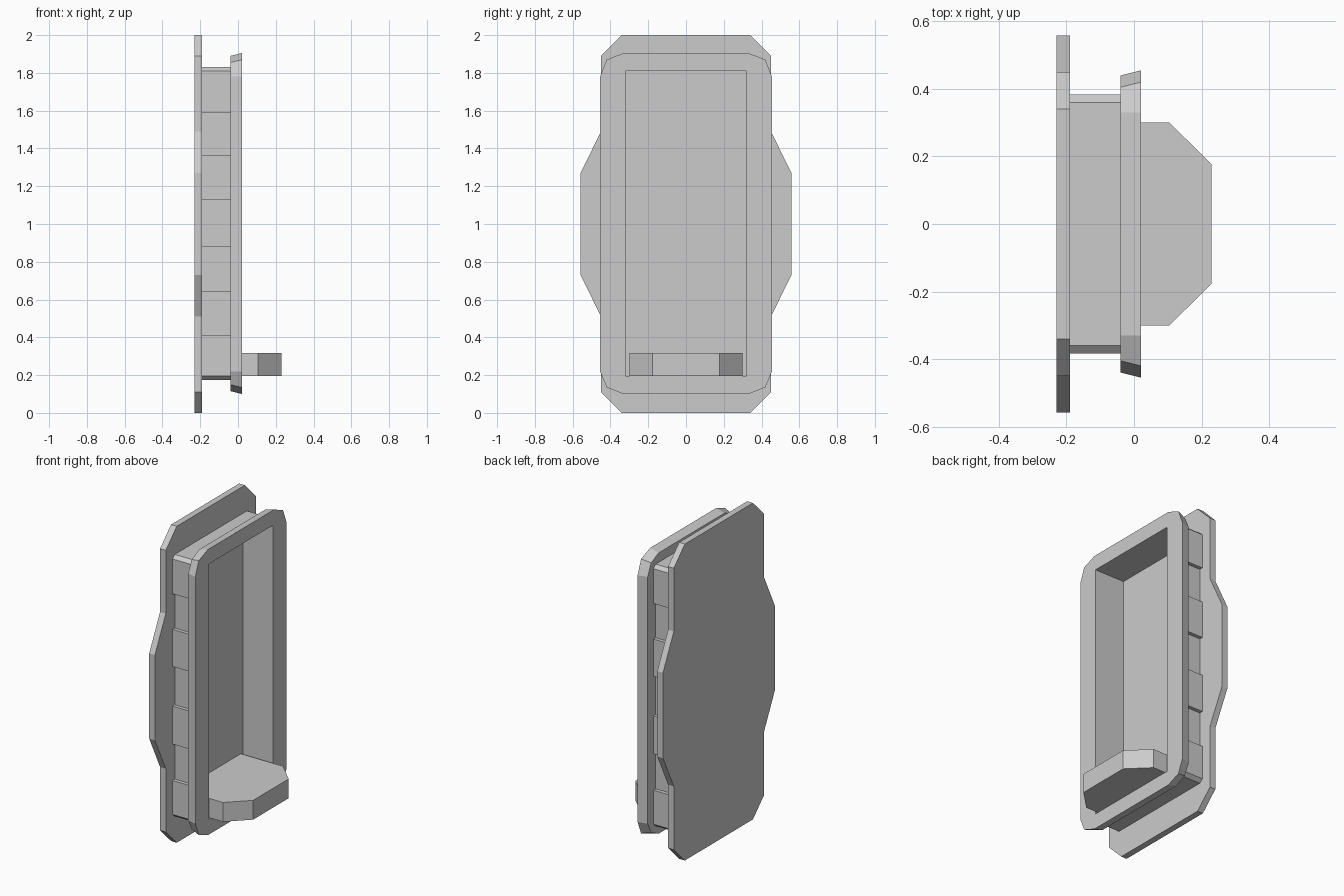
import bpy
import bmesh

if "Cube" in bpy.data.objects:
    bpy.data.objects.remove(bpy.data.objects["Cube"])


def finish(name, bm):
    bmesh.ops.recalc_face_normals(bm, faces=bm.faces)
    mesh = bpy.data.meshes.new(name)
    bm.to_mesh(mesh)
    bm.free()
    obj = bpy.data.objects.new(name, mesh)
    bpy.context.collection.objects.link(obj)
    return obj


def mirrored(half):
    """Close a right-hand half outline (y, z), listed bottom to top."""
    return half + [(-y, z) for y, z in reversed(half)]


def loop_at(bm, outline, x):
    verts = [bm.verts.new((x, y, z)) for y, z in outline]
    return verts


def bridge(bm, a, b):
    n = len(a)
    for i in range(n):
        j = (i + 1) % n
        bm.faces.new((a[i], a[j], b[j], b[i]))


def slab(name, outline, x0, x1):
    bm = bmesh.new()
    a, b = loop_at(bm, outline, x0), loop_at(bm, outline, x1)
    bm.faces.new(a)
    bm.faces.new(b)
    bridge(bm, a, b)
    return finish(name, bm)


def ring(name, back, front, hole, x0, x1):
    """Frame lofted from the back outline to the front one, with a straight hole."""
    bm = bmesh.new()
    loops = [(loop_at(bm, o, x), loop_at(bm, hole, x)) for o, x in ((back, x0), (front, x1))]
    bridge(bm, loops[0][0], loops[1][0])
    bridge(bm, loops[0][1], loops[1][1])
    for pair in loops:
        edges = [bm.edges.get((l[i], l[i - 1])) for l in pair for i in range(len(l))]
        bmesh.ops.triangle_fill(bm, edges=edges, use_beauty=True, normal=(1, 0, 0))
    # merge the coplanar triangles again
    bmesh.ops.dissolve_limit(bm, angle_limit=0.001, verts=bm.verts, edges=bm.edges)
    return finish(name, bm)


# back plate with clipped corners and wider middle
slab("back_plate", mirrored([(0.34, 0), (0.45, 0.11), (0.45, 0.51), (0.558, 0.73),
                             (0.558, 1.27), (0.45, 1.49), (0.45, 1.89), (0.34, 2)]), -0.23, -0.19)

# pocket walls with four raised blocks down each side
pocket = mirrored([(0.32, 0.195), (0.32, 1.81)])
side = [(0.36, 0.175), (0.383, 0.195), (0.383, 0.41), (0.36, 0.41)]
for low, high in ((0.64, 0.88), (1.13, 1.365)):
    side += [(0.36, low), (0.383, low), (0.383, high), (0.36, high)]
side += [(0.36, 1.59), (0.383, 1.59), (0.383, 1.81), (0.36, 1.83)]
body = mirrored(side)
ring("pocket_walls", body, body, pocket, -0.19, -0.04)


# front rim, flaring slightly toward the front
def rim(grow):
    half = [(0.33, 0.115 - grow), (0.405, 0.15 - grow), (0.44 + grow, 0.22),
            (0.44 + grow, 1.78), (0.405 + grow, 1.855 + grow), (0.33, 1.89 + grow)]
    half[1] = (0.405 + grow, 0.15 - grow)
    return mirrored(half)


ring("front_rim", rim(0), rim(0.015), pocket, -0.04, 0.02)

# shelf with clipped front corners, standing in the pocket bottom
bm = bmesh.new()
plan = [(-0.19, -0.3), (0.105, -0.3), (0.23, -0.177), (0.23, 0.177), (0.105, 0.3), (-0.19, 0.3)]
bottom = [bm.verts.new((x, y, 0.196)) for x, y in plan]
top = [bm.verts.new((x, y, 0.318)) for x, y in plan]
bm.faces.new(bottom)
bm.faces.new(top)
bridge(bm, bottom, top)
finish("shelf", bm)
